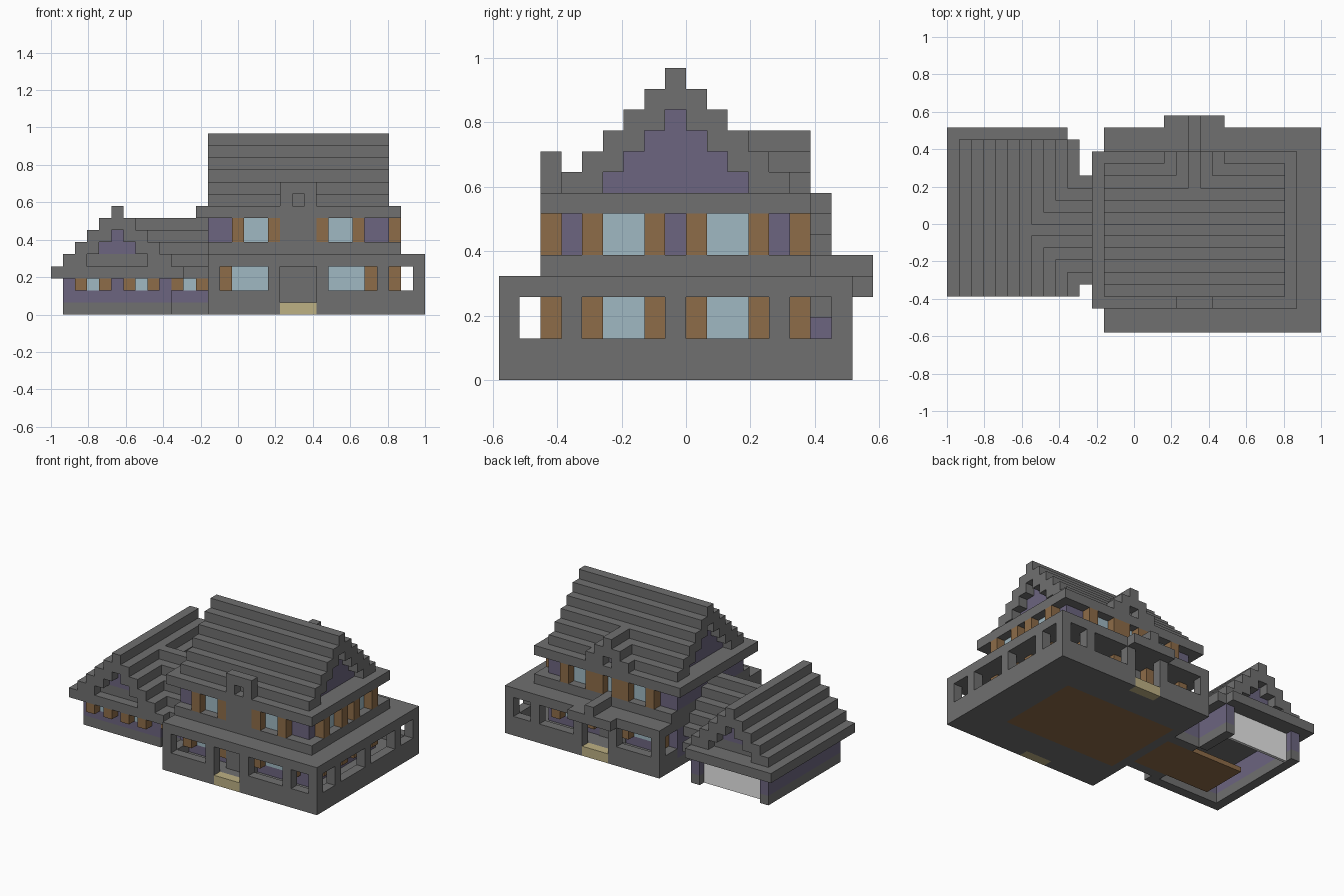
import bpy
import bmesh
from mathutils import Matrix, Vector

cube = bpy.data.objects.get("Cube")
if cube:
    bpy.data.objects.remove(cube, do_unlink=True)

UNIT = 2 / 31  # one building block


def material(name, color):
    mat = bpy.data.materials.new(name)
    mat.use_nodes = True
    mat.diffuse_color = (*color, 1)
    mat.node_tree.nodes["Principled BSDF"].inputs["Base Color"].default_value = (*color, 1)
    return mat


STONE = material("grey_stone", (.16, .16, .16))
PLASTER = material("purple_plaster", (.15, .13, .215))
WOOD = material("brown_wood", (.27, .15, .065))
GLASS = material("pale_blue_glass", (.35, .48, .54))
SAND = material("sand_step", (.51, .44, .23))
WHITE = material("white_door", (.8, .8, .8))


def build(name, mat, boxes):
    """Join block-grid boxes (x range, y range, z range) into one object."""
    bm = bmesh.new()
    for x, y, z in boxes:
        low = Vector((x[0] - 15.5, y[0] - 9, z[0])) * UNIT
        high = Vector((x[1] - 15.5, y[1] - 9, z[1])) * UNIT
        size = Matrix.Diagonal((*(high - low), 1))
        bmesh.ops.create_cube(bm, size=1, matrix=Matrix.Translation((low + high) / 2) @ size)
    mesh = bpy.data.meshes.new(name)
    bm.to_mesh(mesh)
    bm.free()
    mesh.materials.append(mat)
    obj = bpy.data.objects.new(name, mesh)
    bpy.context.collection.objects.link(obj)
    return obj


def cell(i):
    return (i, i + 1)


def frame(outer_x, outer_y, inner_x, inner_y, z):
    """Four boxes around a rectangular hole."""
    return [(outer_x, (outer_y[0], inner_y[0]), z),
            (outer_x, (inner_y[1], outer_y[1]), z),
            ((outer_x[0], inner_x[0]), inner_y, z),
            ((inner_x[1], outer_x[1]), inner_y, z)]


house_x, house_y = (13, 28), (3, 14)
porch_x, porch_y = (13, 31), (0, 17)
doorway = (19, 22)

# Ground slab with the wooden floor showing underneath
floor_x, floor_y = (14, 27), (4, 13)
build("porch_floor", STONE, frame((13, 30), (1, 16), floor_x, floor_y, (0, 1)))
build("house_floor", WOOD, [(floor_x, floor_y, (0, 1))])

# Porch parapet, posts and flat porch roof
parapet, posts, steps = [], [], []
for row in (0, 16):
    parapet += [((13, 19), cell(row), (0, 2)), ((22, 31), cell(row), (0, 2))]
    posts += [(cell(i), cell(row), (2, 4)) for i in (13, 18, 22, 27, 30)]
    steps.append((doorway, cell(row), (0, 1)))
parapet.append((cell(30), (1, 16), (0, 2)))
parapet += [(cell(13), (1, 3), (1, 2)), (cell(13), (14, 16), (1, 2))]
posts += [(cell(30), cell(j), (2, 4)) for j in (3, 8, 13)]
build("porch_parapet", STONE, parapet)
build("porch_posts", STONE, posts)
build("porch_steps", SAND, steps)
build("porch_roof", STONE, [(porch_x, porch_y, (4, 5))])
build("rear_porch_canopy", STONE, [((18, 23), (17, 18), (4, 5)),
                                   (cell(20), (15, 18), (5, 6))])

# House walls, sill band and entrance bay
build("house_walls", PLASTER, [(house_x, house_y, (1, 4)), (house_x, house_y, (6, 8))])
build("sill_band", STONE, [((13, 29), (2, 15), (5, 6))])
build("front_bay", STONE, [(doorway, cell(2), (1, 4)), (doorway, cell(2), (6, 8))])

# House windows: glass plates between projecting shutters
glass, shutters = [], []
thin = .1


def window_front(span, z, wall, out):
    depth = sorted((wall, wall + out))
    plate = sorted((wall, wall + out * thin))
    glass.append((span, plate, z))
    for i in (span[0] - 1, span[1]):
        shutters.append((cell(i), depth, z))


for wall, out in ((3, -1), (14, 1)):
    for span in ((15, 18), (23, 26)):
        window_front(span, (2, 4), wall, out)
    for span in ((16, 18), (23, 25)):
        window_front(span, (6, 8), wall, out)
window_front(cell(20), (6, 8), 14, 1)
for z in ((2, 4), (6, 8)):
    for start in (5, 10):
        glass.append(((28, 28 + thin), (start, start + 2), z))
        shutters += [(cell(28), cell(j), z) for j in (start - 1, start + 2)]
build("house_glass", GLASS, glass)
build("house_shutters", WOOD, shutters)
build("rear_door", STONE, [(doorway, (14, 14 + thin), (1, 4))])

# Stepped main roof with recessed gables
build("main_eave", STONE, [((12, 29), (2, 15), (8, 9))])
roof = []
for d in range(6):
    for j in {8 - d, 8 + d}:
        roof.append((house_x, cell(j), (13 - d, 15 - d)))
build("main_roof", STONE, roof)
build("main_gables", PLASTER, [((14, 27), (8 - d, 9 + d), cell(12 - d)) for d in range(4)])

# Front and rear dormers
build("front_dormer", STONE, [(doorway, cell(2), (10, 11)),
                              (cell(19), cell(2), (9, 10)),
                              (cell(21), cell(2), (9, 10))])
dormer = []
for d in range(3):
    for i in {20 - d, 20 + d}:
        dormer.append((cell(i), (11 + d, 15), (10 - d, 12 - d)))
build("rear_dormer", STONE, dormer)
build("rear_dormer_wall", PLASTER, [(doorway, (12, 14), (9, 10))])

# Side wing and connecting hall walls
walls = [(cell(1), (4, 16)), ((2, 10), cell(4)), (cell(9), (12, 16)), (cell(9), (5, 6)),
         ((10, 13), cell(5)), ((10, 13), cell(11))]
build("wing_base", STONE, [(x, y, (0, 1)) for x, y in walls])
build("wing_walls", PLASTER, [(x, y, (1, 3)) for x, y in walls])
build("wing_floor", WOOD, [((4, 13), (6, 11), (0, .5))])
build("garage_door", WHITE, [((2, 9), (15, 15.3), (0, 3))])

# Wing windows
glass, shutters = [], []
for i, wall in ((3, 4), (7, 4), (11, 5)):
    window_front(cell(i), (2, 3), wall, -1)
build("wing_glass", GLASS, glass)
build("wing_shutters", WOOD, shutters)

# Stepped wing roof and rear lip
build("wing_eave", STONE, [((0, 11), (3, 16), (3, 4)), ((0, 10), (16, 17), (3, 4))])
roof = []
for d in range(5):
    for i in {5 - d, 5 + d}:
        roof.append((cell(i), (3, 16), (7 - d, 9 - d)))
build("wing_roof", STONE, roof)
build("wing_gable_beam", STONE, [((3, 8), (4, 15), (4, 5))])
build("wing_gables", PLASTER, [((4, 7), (4, 15), (5, 6)), (cell(5), (4, 15), (6, 7))])

# Stepped roof over the connecting hall
roof = []
for d in range(5):
    for j in {8 - d, 8 + d}:
        roof.append(((6 + d, 13), cell(j), (max(3, 6 - d), 8 - d)))
build("hall_roof", STONE, roof)
